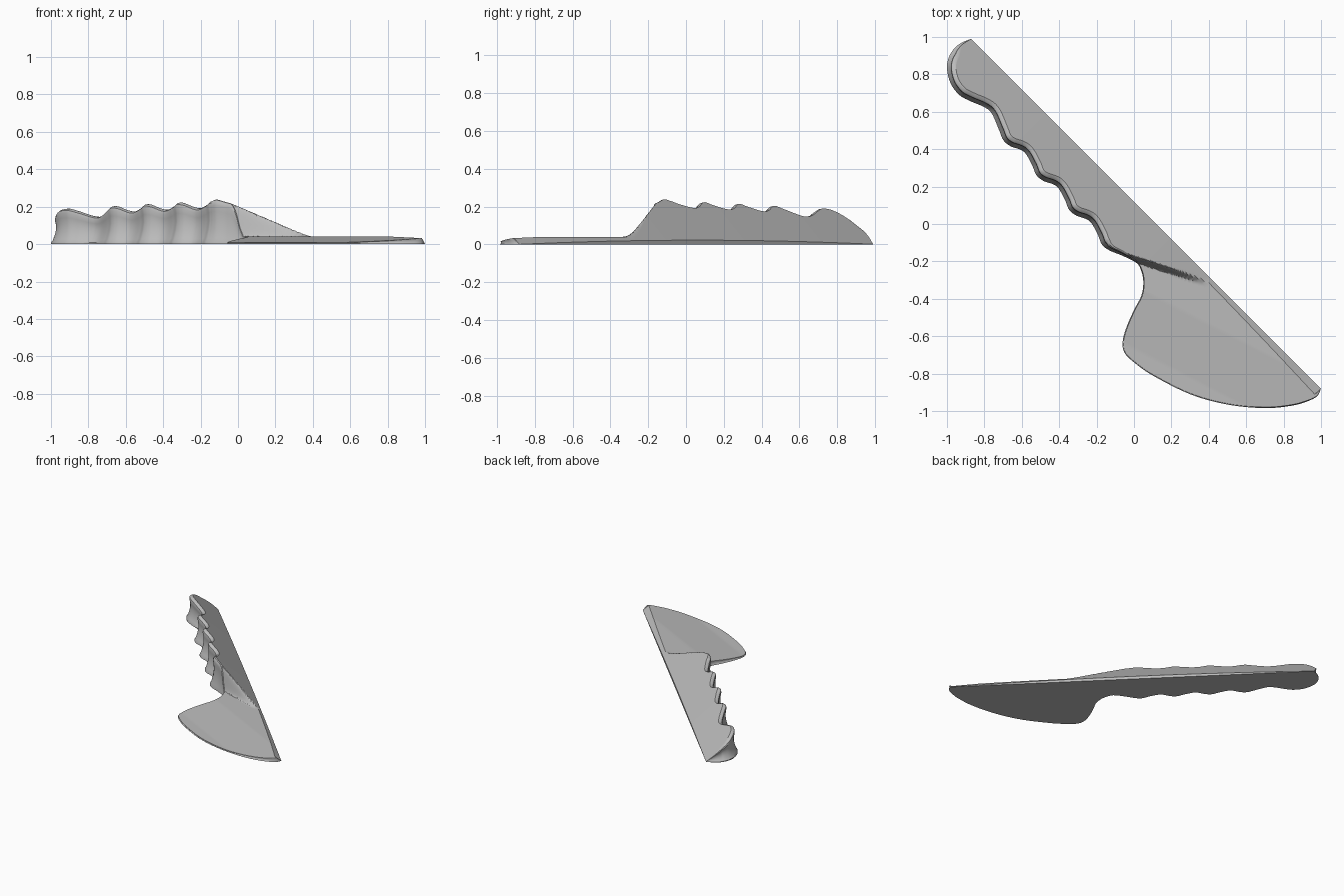
import bpy
import bmesh
from math import sqrt
from mathutils import Vector

cube = bpy.data.objects.get("Cube")
if cube:
    bpy.data.objects.remove(cube, do_unlink=True)

# Working coordinates: s runs along the straight spine, t away from it
SPINE_START, SPINE_END = -1.315, 1.329
SLOPE = 0.88
BLADE_TOP = 0.04
STEPS, ROWS = 10, 42

# Outline away from the spine: butt end, finger grips, neck, blade
butt = [(-1.315, 0), (-1.337, .05), (-1.343, .1), (-1.33, .155), (-1.294, .205),
        (-1.223, .247), (-1.146, .257), (-1.078, .237), (-1.008, .209), (-.955, .205)]
grips = []
for k in range(4):
    peak, lift = -.79 + .255 * k, .007 * k
    for ds, t in ((-.075, .24), (-.02, .262), (.03, .257), (.1, .228)):
        grips.append((peak + ds, t + lift))
neck = [(.141, .226), (.184, .226), (.247, .262), (.297, .325), (.325, .41), (.361, .502)]
blade = [(.4, .57), (.449, .607), (.523, .608), (.643, .587), (.856, .516), (1.036, .414),
         (1.191, .286), (1.287, .17), (1.33, .09), (1.343, .04), (1.329, 0)]

# Wall section: inset from the outline, share of the full height
GRIP_WALL = [(0, .0), (0, .05), (.01, .14), (.022, .35), (.028, .55), (.026, .74),
             (.021, .87), (.024, .95), (.034, .99), (.048, 1)]


def smoothstep(a, b, x):
    x = min(1, max(0, (x - a) / (b - a)))
    return x * x * (3 - 2 * x)


def spline(points):
    """Smooth curve through the points."""
    pts = [Vector(p) for p in points]
    result = []
    for i in range(len(pts) - 1):
        a, b, c, d = pts[max(i - 1, 0)], pts[i], pts[i + 1], pts[min(i + 2, len(pts) - 1)]
        for j in range(STEPS):
            u = j / STEPS
            result.append(.5 * (2 * b + (c - a) * u + (2 * a - 5 * b + 4 * c - d) * u ** 2
                                + (3 * b - a - 3 * c + d) * u ** 3))
    return result + [pts[-1]]


def world(p, z):
    return Vector(((p.x - p.y) / sqrt(2) + .06, (-p.x - p.y) / sqrt(2) + .06, z))


def spine_height(s):
    return .022 * max(0, 1 - (s / SPINE_END) ** 2)


def blade_share(p):
    """0 on the handle, 1 on the blade, across a slanting shoulder."""
    along = Vector((.318, -.163)).normalized()
    off = p - Vector((.163, .205))
    return smoothstep(-.02, .012, -off.x * along.y + off.y * along.x)


def top_height(p):
    handle = spine_height(p.x) + SLOPE * max(0, p.y)
    w = world(p, 0)
    fall = -.46 * (w.x - .04) - .89 * (w.y + .35)
    flat = max(.01, BLADE_TOP - .1 * max(0, fall))
    share = blade_share(p)
    return handle * (1 - share) + min(handle, flat) * share


outline = spline(butt + grips + neck + blade)
bm = bmesh.new()
columns = []
for i, p in enumerate(outline):
    tangent = (outline[min(i + 1, len(outline) - 1)] - outline[max(i - 1, 0)]).normalized()
    inward = Vector((tangent.y, -tangent.x))
    scale = min(1, p.y / .12) * (1 - .8 * blade_share(p))
    root = Vector((min(max(p.x, SPINE_START), SPINE_END), 0))
    lip = p + inward * GRIP_WALL[-1][0] * scale
    lip.y = max(lip.y, 0)
    full = top_height(lip)
    column = []
    # Scalloped side wall
    for inset, share in GRIP_WALL:
        q = p + inward * inset * scale
        q.y = max(q.y, 0)
        column.append(world(q, full * share))
    # Upper surface, with one row on the blade ridge
    ridge = (BLADE_TOP - spine_height(root.x)) / SLOPE
    near = min(.5, ridge / max(lip.y, .001))
    for r in range(1, ROWS + 1):
        q = lip.lerp(root, (1 - near) * r / ROWS)
        column.append(world(q, top_height(q)))
    # Spine and flat underside
    column.append(world(root, spine_height(root.x)))
    column.append(world(root, 0))
    columns.append([bm.verts.new(v) for v in column])

for left, right in zip(columns, columns[1:]):
    for j in range(len(left)):
        k = (j + 1) % len(left)
        bm.faces.new((left[j], right[j], right[k], left[k]))
bmesh.ops.remove_doubles(bm, verts=bm.verts, dist=.0002)
bmesh.ops.dissolve_degenerate(bm, edges=bm.edges, dist=.00005)
bmesh.ops.recalc_face_normals(bm, faces=bm.faces)

mesh = bpy.data.meshes.new("knife_half")
bm.to_mesh(mesh)
bm.free()
knife = bpy.data.objects.new("knife_half", mesh)
bpy.context.collection.objects.link(knife)

# Plain grey
grey = bpy.data.materials.new("plain_grey")
grey.use_nodes = True
colour = (.5, .5, .5, 1)
grey.diffuse_color = colour
grey.node_tree.nodes["Principled BSDF"].inputs["Base Color"].default_value = colour
mesh.materials.append(grey)

bpy.context.view_layer.objects.active = knife
knife.select_set(True)
bpy.ops.object.shade_smooth_by_angle(angle=.6)
